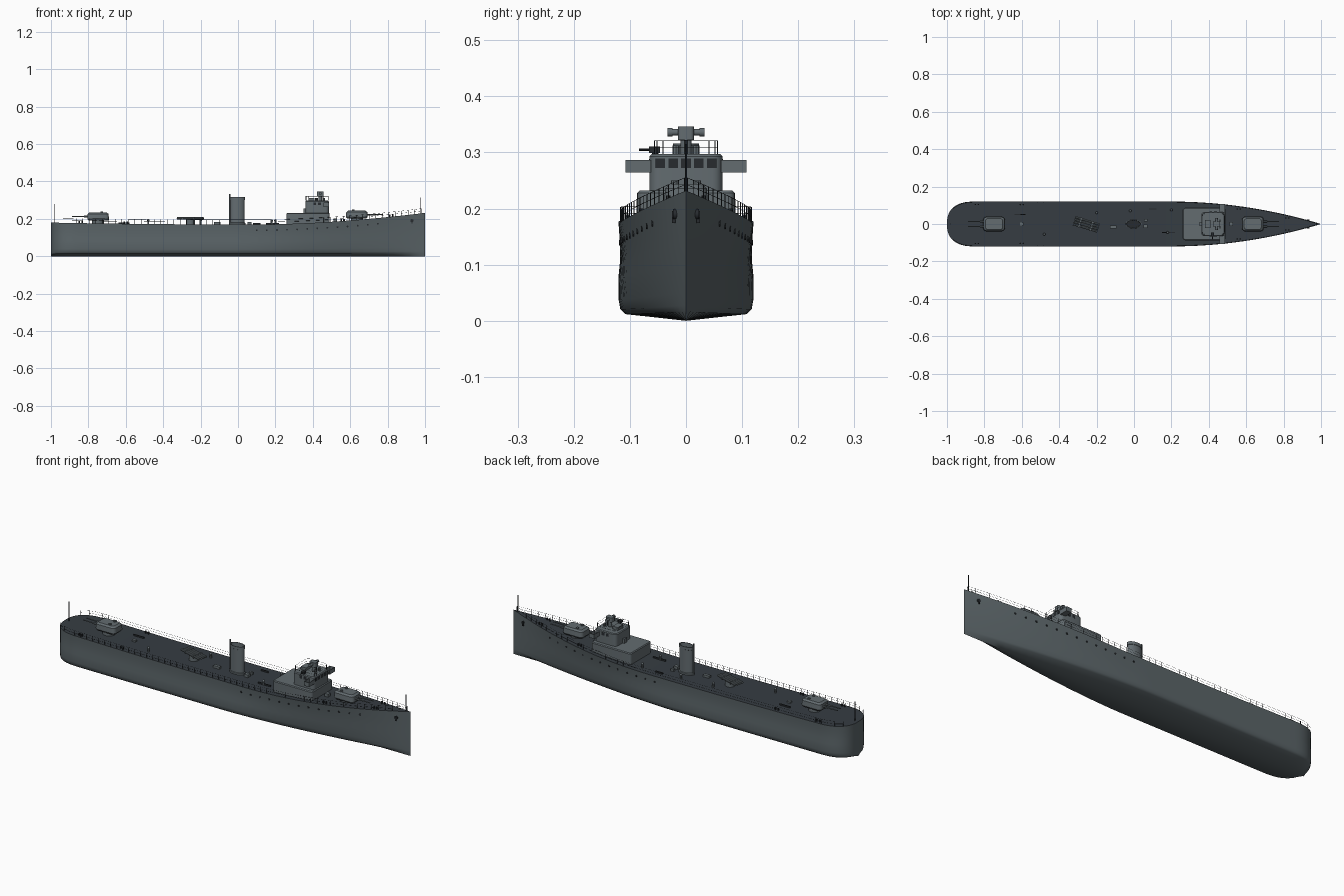
import bpy, bmesh, math
from mathutils import Vector, Matrix

if "Cube" in bpy.data.objects:
    bpy.data.objects.remove(bpy.data.objects["Cube"], do_unlink=True)


def material(name, rgb):
    m = bpy.data.materials.new(name)
    m.use_nodes = True
    m.diffuse_color = (*rgb, 1)
    bsdf = m.node_tree.nodes["Principled BSDF"]
    bsdf.inputs["Base Color"].default_value = (*rgb, 1)
    bsdf.inputs["Roughness"].default_value = 0.7
    return m


HULL = material("hull grey", (0.105, 0.13, 0.14))
DECK = material("deck dark grey", (0.037, 0.046, 0.055))
UPPER = material("upperworks grey", (0.125, 0.15, 0.163))
DARK = material("dark fittings", (0.02, 0.024, 0.028))


def finish(name, bm, *mats, angle=35):
    bmesh.ops.remove_doubles(bm, verts=bm.verts, dist=1e-6)
    bmesh.ops.recalc_face_normals(bm, faces=bm.faces)
    me = bpy.data.meshes.new(name)
    bm.to_mesh(me)
    bm.free()
    for m in mats:
        me.materials.append(m)
    ob = bpy.data.objects.new(name, me)
    bpy.context.collection.objects.link(ob)
    bpy.ops.object.select_all(action='DESELECT')
    ob.select_set(True)
    bpy.context.view_layer.objects.active = ob
    bpy.ops.object.shade_smooth_by_angle(angle=math.radians(angle))
    return ob


def box(bm, c, size, turn=0):
    m = Matrix.Translation(c) @ Matrix.Rotation(turn, 4, 'Z') @ Matrix.Diagonal((*size, 1))
    bmesh.ops.create_cube(bm, size=1, matrix=m)


def rod(bm, a, b, r, sides=4, r2=None):
    a, b = Vector(a), Vector(b)
    d = b - a
    m = Matrix.Translation((a + b) / 2) @ d.to_track_quat('Z', 'Y').to_matrix().to_4x4()
    bmesh.ops.create_cone(bm, cap_ends=True, segments=sides, radius1=r,
                          radius2=r if r2 is None else r2, depth=d.length, matrix=m)


def loft(bm, rings):
    loops = [[bm.verts.new(p) for p in ring] for ring in rings]
    for a, b in zip(loops, loops[1:]):
        for i in range(len(a)):
            j = (i + 1) % len(a)
            bm.faces.new((a[i], a[j], b[j], b[i]))
    bm.faces.new(loops[0])
    bm.faces.new(loops[-1])


def rounded(cx, cy, z, hx, hy, r, steps=4):
    pts = []
    for k, (sx, sy) in enumerate(((1, 1), (-1, 1), (-1, -1), (1, -1))):
        for i in range(steps + 1):
            a = (k + i / steps) * math.pi / 2
            pts.append((cx + sx * (hx - r) + r * math.cos(a),
                        cy + sy * (hy - r) + r * math.sin(a), z))
    return pts


def block(name, cx, hx, hy, z0, z1, r, mat, edge=0.004):
    bm = bmesh.new()
    loft(bm, [rounded(cx, 0, z0, hx, hy, r), rounded(cx, 0, z1 - edge, hx, hy, r),
              rounded(cx, 0, z1, hx - edge, hy - edge, r - edge / 2)])
    return finish(name, bm, mat)


# Hull lines
def deck_z(x):
    return 0.17 + 0.062 * max(0, (x - 0.1) / 0.9) ** 1.8 + 0.01 * max(0, -x) ** 2


def plan(x, start, power):
    if x > start:
        return max(0, 1 - ((x - start) / (1 - start)) ** power)
    s = min(1, max(0, (-0.85 - x) / 0.15))
    return max(0, 1 - s ** 2.5) ** 0.4


def half_width(x, h=1):
    return 0.12 * ((1 - h) * plan(x, 0.0, 1.5) + h * plan(x, 0.2, 2))


section = [(0.9, 0.07), (0.975, 0.12), (1, 0.22), (1, 0.46), (0.98, 0.6), (0.985, 0.85), (1, 1)]
stations = [-1 + 0.15 * (1 - math.cos(i * math.pi / 24)) for i in range(12)]
stations += [-0.85 + 1.85 * i / 44 for i in range(45)]
bm = bmesh.new()
rows = []
for x in stations:
    top = deck_z(x)
    side = [(f * half_width(x, h), h * top) for f, h in section]
    ring = [(0, 0)] + side + [(-y, z) for y, z in reversed(side)]
    rows.append([bm.verts.new((x, y, z)) for y, z in ring])
n = len(section)
for a, b in zip(rows, rows[1:]):
    for i in range(len(a)):
        j = (i + 1) % len(a)
        f = bm.faces.new((a[i], a[j], b[j], b[i]))
        f.material_index = 1 if i == n else 0
bmesh.ops.dissolve_degenerate(bm, dist=1e-6, edges=bm.edges)
finish("hull", bm, HULL, DECK, angle=50)

# Guard rails with posts, both sides
bm = bmesh.new()
xs = [-0.97 + 1.95 * i / 56 for i in range(57)]
for s in (1, -1):
    edge = [Vector((x, s * (half_width(x) - 0.003), deck_z(x))) for x in xs]
    for i, p in enumerate(edge):
        rod(bm, p, p + Vector((0, 0, 0.025)), 0.0008)
        if i:
            for h in (0.0125, 0.025):
                up = Vector((0, 0, h))
                rod(bm, edge[i - 1] + up, p + up, 0.0005)
finish("guard_rails", bm, DARK)

# Portholes and anchor pockets
bm = bmesh.new()
for s in (1, -1):
    for i in range(13):
        x = 0.1 + i * 0.054
        z = deck_z(x) - 0.031
        y = s * half_width(x, z / deck_z(x)) * 0.985
        rod(bm, (x, y - s * 0.004, z), (x, y + s * 0.002, z), 0.005, 10)
    y = s * half_width(0.93, 0.88)
    rod(bm, (0.93, y - s * 0.005, 0.19), (0.93, y + s * 0.004, 0.19), 0.009, 12)
    box(bm, (0.93, y + s * 0.003, 0.185), (0.006, 0.006, 0.022))
finish("portholes_and_anchors", bm, DARK)

# Flag staffs
bm = bmesh.new()
rod(bm, (-0.98, 0, 0.17), (-0.98, 0, 0.28), 0.002, 6)
rod(bm, (0.975, 0, 0.22), (0.975, 0, 0.315), 0.002, 6)
finish("flag_staffs", bm, DARK)

# Deckhouse and bridge
block("deckhouse", 0.375, 0.115, 0.087, 0.165, 0.232, 0.012, UPPER)
block("bridge", 0.423, 0.063, 0.065, 0.23, 0.297, 0.018, UPPER)
bm = bmesh.new()
for s in (1, -1):
    box(bm, (0.472, s * 0.085, 0.266), (0.03, 0.045, 0.003))
    for x in (0.458, 0.486):
        box(bm, (x, s * 0.085, 0.276), (0.002, 0.045, 0.022))
    box(bm, (0.472, s * 0.106, 0.276), (0.03, 0.002, 0.022))
finish("bridge_wings", bm, UPPER)
bm = bmesh.new()
for i in range(5):
    box(bm, (0.486, (i - 2) * 0.0228, 0.281), (0.002, 0.017, 0.017))
for s in (1, -1):
    for x in (0.41, 0.435):
        box(bm, (x, s * 0.065, 0.281), (0.015, 0.002, 0.015))
finish("bridge_windows", bm, DARK)

# Rail round the bridge roof
bm = bmesh.new()
corners = rounded(0.423, 0, 0.297, 0.06, 0.056, 0.015, 2)
for a, b in zip(corners, corners[1:] + corners[:1]):
    a, b = Vector(a), Vector(b)
    rod(bm, a, a + Vector((0, 0, 0.024)), 0.0008)
    for h in (0.012, 0.024):
        rod(bm, a + Vector((0, 0, h)), b + Vector((0, 0, h)), 0.0006)
finish("bridge_rail", bm, DARK)

# Rangefinder on its pedestal, with roof fittings
bm = bmesh.new()
rod(bm, (0.44, 0, 0.29), (0.44, 0, 0.325), 0.01, 12)
rod(bm, (0.44, -0.033, 0.336), (0.44, 0.033, 0.336), 0.006, 12)
for s in (1, -1):
    rod(bm, (0.44, s * 0.024, 0.336), (0.44, s * 0.033, 0.336), 0.008, 12)
    rod(bm, (0.46, s * 0.018, 0.295), (0.46, s * 0.018, 0.312), 0.006, 8)
loft(bm, [rounded(0.44, 0, z, 0.018, 0.014, 0.006) for z in (0.322, 0.346)])
box(bm, (0.395, 0, 0.304), (0.03, 0.045, 0.016))
finish("rangefinder", bm, UPPER)
bm = bmesh.new()
rod(bm, (0.42, -0.055, 0.295), (0.42, -0.055, 0.304), 0.006, 8)
box(bm, (0.42, -0.056, 0.305), (0.016, 0.02, 0.012))
rod(bm, (0.42, -0.06, 0.305), (0.42, -0.084, 0.305), 0.002, 6)
rod(bm, (0.455, 0, 0.29), (0.455, 0, 0.33), 0.003, 6)
finish("light_gun", bm, DARK)


# Main gun turrets
def turret(name, cx, z, d):
    bm = bmesh.new()
    rod(bm, (cx, 0, z - 0.03), (cx, 0, z + 0.006), 0.032, 24)
    loft(bm, [rounded(cx, 0, z + h, hx, hy, r, 3) for h, hx, hy, r in
              ((0, 0.052, 0.034, 0.014), (0.008, 0.058, 0.039, 0.016),
               (0.034, 0.056, 0.037, 0.016), (0.042, 0.046, 0.029, 0.012))])
    for s in (1, -1):
        rod(bm, (cx - d * 0.02, s * 0.02, z + 0.04), (cx - d * 0.02, s * 0.02, z + 0.048), 0.007, 10)
    finish(name, bm, UPPER)
    bm = bmesh.new()
    for s in (1, -1):
        y = s * 0.013
        rod(bm, (cx + d * 0.05, y, z + 0.02), (cx + d * 0.075, y, z + 0.02), 0.005, 10)
        rod(bm, (cx + d * 0.07, y, z + 0.02), (cx + d * 0.14, y, z + 0.021), 0.0035, 8, 0.0025)
    finish(name + "_barrels", bm, UPPER)


turret("forward_turret", 0.635, 0.202, 1)
turret("aft_turret", -0.748, 0.192, -1)


# Funnel with a hollow top and steam pipe
def oval(z, k=1):
    return [(-0.003 + 0.038 * k * math.cos(i * math.pi / 16),
             0.022 * k * math.sin(i * math.pi / 16), z) for i in range(32)]


bm = bmesh.new()
loft(bm, [oval(0.165, 1.12), oval(0.178, 1.12), oval(0.18), oval(0.3), oval(0.301, 1.06),
          oval(0.316, 1.06), oval(0.316, 0.94), oval(0.295, 0.92)])
bm.faces.ensure_lookup_table()
bm.faces[-1].material_index = 1
rod(bm, (-0.044, 0, 0.17), (-0.044, 0, 0.332), 0.004, 8)
finish("funnel", bm, UPPER, DARK)

# Trained torpedo mount
bm = bmesh.new()
mid = Vector((-0.255, -0.002, 0.203))
spin = Matrix.Rotation(math.radians(-17), 3, 'Z')
rod(bm, mid - Vector((0, 0, 0.036)), mid - Vector((0, 0, 0.005)), 0.024, 16)
for y in (-0.02, -0.0067, 0.0067, 0.02):
    rod(bm, mid + spin @ Vector((-0.068, y, 0)), mid + spin @ Vector((0.068, y, 0)), 0.006, 10)
for x in (-0.035, 0.03):
    box(bm, mid + spin @ Vector((x, 0, 0)), (0.006, 0.055, 0.014), math.radians(-17))
finish("torpedo_mount", bm, UPPER)

# Deck fittings: lockers, vents, winches
bm = bmesh.new()
for x, y, lx, ly, h in ((-0.11, -0.015, 0.035, 0.016, 0.014), (0.062, -0.012, 0.022, 0.02, 0.016),
                        (0.062, 0.02, 0.018, 0.012, 0.014), (0.36, 0, 0.02, 0.02, 0.08),
                        (0.52, 0.0, 0.02, 0.02, 0.018), (-0.6, 0, 0.02, 0.016, 0.01)):
    box(bm, (x, y, deck_z(x) + h / 2 - 0.002), (lx, ly, h))
for x, y in ((0.18, -0.045), (0.2, 0.075), (-0.02, 0.07), (-0.48, -0.055), (-0.2, 0.06)):
    z = deck_z(x)
    rod(bm, (x, y, z - 0.002), (x, y, z + 0.018), 0.005, 8)
    bmesh.ops.create_uvsphere(bm, u_segments=8, v_segments=6, radius=0.007,
                              matrix=Matrix.Translation((x, y, z + 0.02)))
finish("deck_fittings", bm, UPPER)
bm = bmesh.new()
for x, y, length in ((0.185, -0.045, 0.07), (-0.61, 0.05, 0.06), (0.1, 0.08, 0.04)):
    box(bm, (x, y, deck_z(x) + 0.004), (length, 0.005, 0.008))
for x in (-0.84, -0.6, 0.56, 0.82):
    for s in (1, -1):
        for k in (-0.008, 0.008):
            y = s * (half_width(x) - 0.016)
            rod(bm, (x + k, y, deck_z(x) - 0.002), (x + k, y, deck_z(x) + 0.012), 0.004, 8)
finish("bollards_and_spars", bm, DARK)
